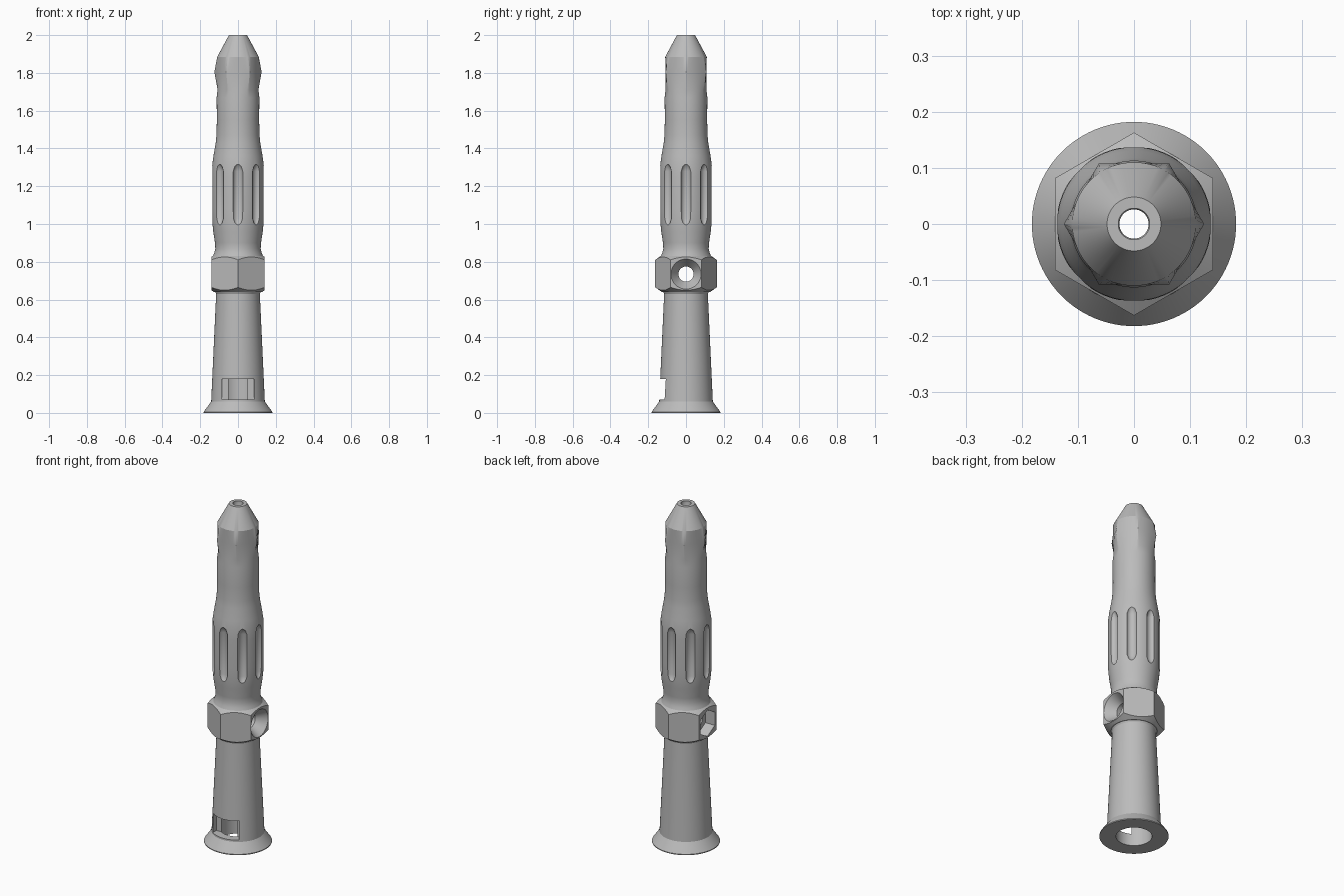
import bpy, bmesh, math
from mathutils import Matrix

if "Cube" in bpy.data.objects:
    bpy.data.objects.remove(bpy.data.objects["Cube"])

SEG = 96
grey = bpy.data.materials.new("plain_grey")
grey.use_nodes = True
grey.diffuse_color = (0.5, 0.5, 0.5, 1)
grey.node_tree.nodes["Principled BSDF"].inputs["Base Color"].default_value = (0.5, 0.5, 0.5, 1)


def finish(name, bm):
    bmesh.ops.recalc_face_normals(bm, faces=bm.faces)
    mesh = bpy.data.meshes.new(name)
    bm.to_mesh(mesh)
    bm.free()
    mesh.materials.append(grey)
    obj = bpy.data.objects.new(name, mesh)
    bpy.context.collection.objects.link(obj)
    return obj


def lathe(name, profile, sides=SEG, hex_z=None, matrix=None, phase=0.0):
    """Turn (radius, z) points into a capped solid; the ring at hex_z is a hexagon."""
    bm = bmesh.new()
    rings = []
    for r, z in profile:
        ring = []
        for i in range(sides):
            a = math.tau * i / sides
            rad = r
            if z == hex_z:
                rad = r * math.cos(math.pi / 6) / math.cos(a % (math.pi / 3) - math.pi / 6)
            a += phase
            ring.append(bm.verts.new((rad * math.cos(a), rad * math.sin(a), z)))
        rings.append(ring)
    for low, high in zip(rings, rings[1:]):
        for i in range(sides):
            j = (i + 1) % sides
            bm.faces.new((low[i], low[j], high[j], high[i]))
    bm.faces.new(rings[0])
    bm.faces.new(rings[-1])
    if matrix:
        bm.transform(matrix)
    return finish(name, bm)


def combine(target, tool, operation):
    mod = target.modifiers.new(operation, 'BOOLEAN')
    mod.operation = operation
    mod.solver = 'EXACT'
    mod.object = tool
    bpy.context.view_layer.objects.active = target
    bpy.ops.object.modifier_apply(modifier=mod.name)
    bpy.data.objects.remove(tool)


# Turned outer body, with six pointed bumps around the head
body = lathe("nozzle_body", [
    (0.182, 0), (0.182, 0.005), (0.142, 0.06), (0.117, 0.6), (0.116, 0.63),
    (0.122, 0.643), (0.135, 0.655), (0.135, 0.825), (0.126, 0.846), (0.12, 0.87),
    (0.122, 0.9), (0.131, 0.96), (0.136, 1.01), (0.138, 1.08), (0.138, 1.25),
    (0.137, 1.31), (0.13, 1.36), (0.118, 1.43), (0.114, 1.47), (0.112, 1.55),
    (0.113, 1.67), (0.108, 1.71), (0.125, 1.805), (0.11, 1.885), (0.048, 2.0)],
    hex_z=1.805)

# Hexagonal collar with chamfered corners, flats toward the sides
collar = lathe("hex_collar", [(0.163, 0.64), (0.163, 0.835)], sides=6, phase=math.pi / 6)
chamfer = lathe("collar_chamfer", [
    (0.12, 0.635), (0.185, 0.68), (0.185, 0.795), (0.12, 0.84)])
combine(collar, chamfer, 'INTERSECT')
combine(body, collar, 'UNION')

# Stepped bore through the whole length
bore = lathe("bore", [
    (0.095, -0.05), (0.095, 0.52), (0.026, 0.58), (0.026, 1.97), (0.028, 1.975), (0.028, 2.05)])
combine(body, bore, 'DIFFERENCE')

# Window in the front of the base
bm = bmesh.new()
bmesh.ops.create_cube(bm, size=1, matrix=Matrix.Translation((0, -0.14, 0.125))
                      @ Matrix.Diagonal((0.17, 0.12, 0.11, 1)))
combine(body, finish("window", bm), 'DIFFERENCE')

# Cross hole: countersunk on the left side, hexagonal pocket on the right side
across = Matrix.Translation((0, 0, 0.735)) @ Matrix.Rotation(math.pi / 2, 4, 'Y')
cross = lathe("cross_hole", [
    (0.04, -0.2), (0.04, 0.085), (0.08, 0.1415), (0.08, 0.2)], matrix=across, sides=48)
combine(body, cross, 'DIFFERENCE')
pocket = lathe("hex_pocket", [(0.078, -0.2), (0.078, -0.08)], matrix=across, sides=6)
combine(body, pocket, 'DIFFERENCE')

# Eight grip flutes with tapered ends
for k in range(8):
    turn = Matrix.Rotation(math.tau * k / 8, 4, 'Z') @ Matrix.Translation((0.147, 0, 0))
    flute = lathe("flute", [
        (0.004, 0.985), (0.02, 1.005), (0.028, 1.03), (0.028, 1.28),
        (0.02, 1.305), (0.004, 1.325)], sides=24, matrix=turn)
    combine(body, flute, 'DIFFERENCE')

bpy.ops.object.select_all(action='DESELECT')
body.select_set(True)
bpy.context.view_layer.objects.active = body
bpy.ops.object.shade_smooth_by_angle(angle=math.radians(25))
